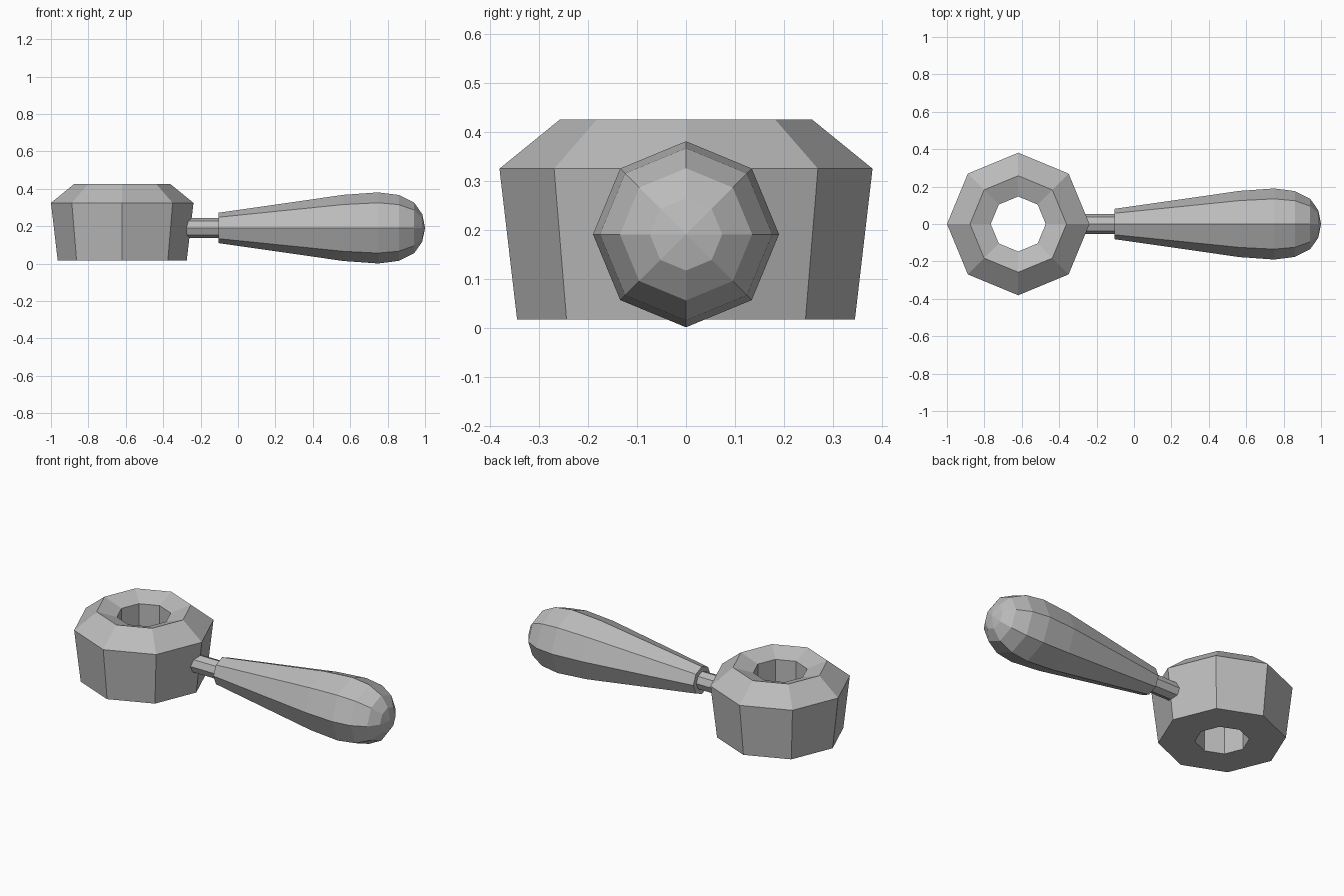
import bpy, bmesh, math

if "Cube" in bpy.data.objects:
    bpy.data.objects.remove(bpy.data.objects["Cube"])

SIDES = 8

grey = bpy.data.materials.new("plain grey")
grey.diffuse_color = (0.5, 0.5, 0.5, 1)
grey.use_nodes = True
grey.node_tree.nodes["Principled BSDF"].inputs["Base Color"].default_value = grey.diffuse_color


def lathe(name, profile, location, axis="Z", closed=False):
    """Sweep (radius, height) points around an axis with flat octagonal sides."""
    bm = bmesh.new()
    rings = []
    for r, h in profile:
        ring = []
        for i in range(1 if r == 0 else SIDES):
            a = math.tau * i / SIDES
            u, v = r * math.cos(a), r * math.sin(a)
            ring.append(bm.verts.new((u, v, h) if axis == "Z" else (h, u, v)))
        rings.append(ring)
    pairs = list(zip(rings, rings[1:]))
    if closed:
        pairs.append((rings[-1], rings[0]))
    for a, b in pairs:
        for i in range(SIDES):
            j = (i + 1) % SIDES
            if len(b) == 1:
                bm.faces.new((a[i], a[j], b[0]))
            else:
                bm.faces.new((a[i], a[j], b[j], b[i]))
    if not closed:
        # flat caps on open ends
        for ring in (rings[0], rings[-1]):
            if len(ring) > 1:
                bm.faces.new(ring)
    bmesh.ops.recalc_face_normals(bm, faces=bm.faces)
    mesh = bpy.data.meshes.new(name)
    bm.to_mesh(mesh)
    bm.free()
    mesh.materials.append(grey)
    obj = bpy.data.objects.new(name, mesh)
    obj.location = location
    bpy.context.collection.objects.link(obj)
    return obj


# Ring-shaped head: tapered wall, bevelled rim, shallow funnel, straight hole
lathe("ring_head",
      [(0.345, 0.017), (0.381, 0.325), (0.258, 0.425), (0.147, 0.385), (0.147, 0.017)],
      (-0.619, 0, 0), closed=True)

# Thin neck sunk into the head and the handle
lathe("neck", [(0.053, -0.36), (0.053, -0.06)], (0, 0, 0.191), axis="X")

# Swelling grip with a rounded end
lathe("handle",
      [(0.081, -0.105), (0.177, 0.565), (0.19, 0.75), (0.176, 0.86),
       (0.135, 0.942), (0.074, 0.985), (0, 1.0)],
      (0, 0, 0.191), axis="X")
